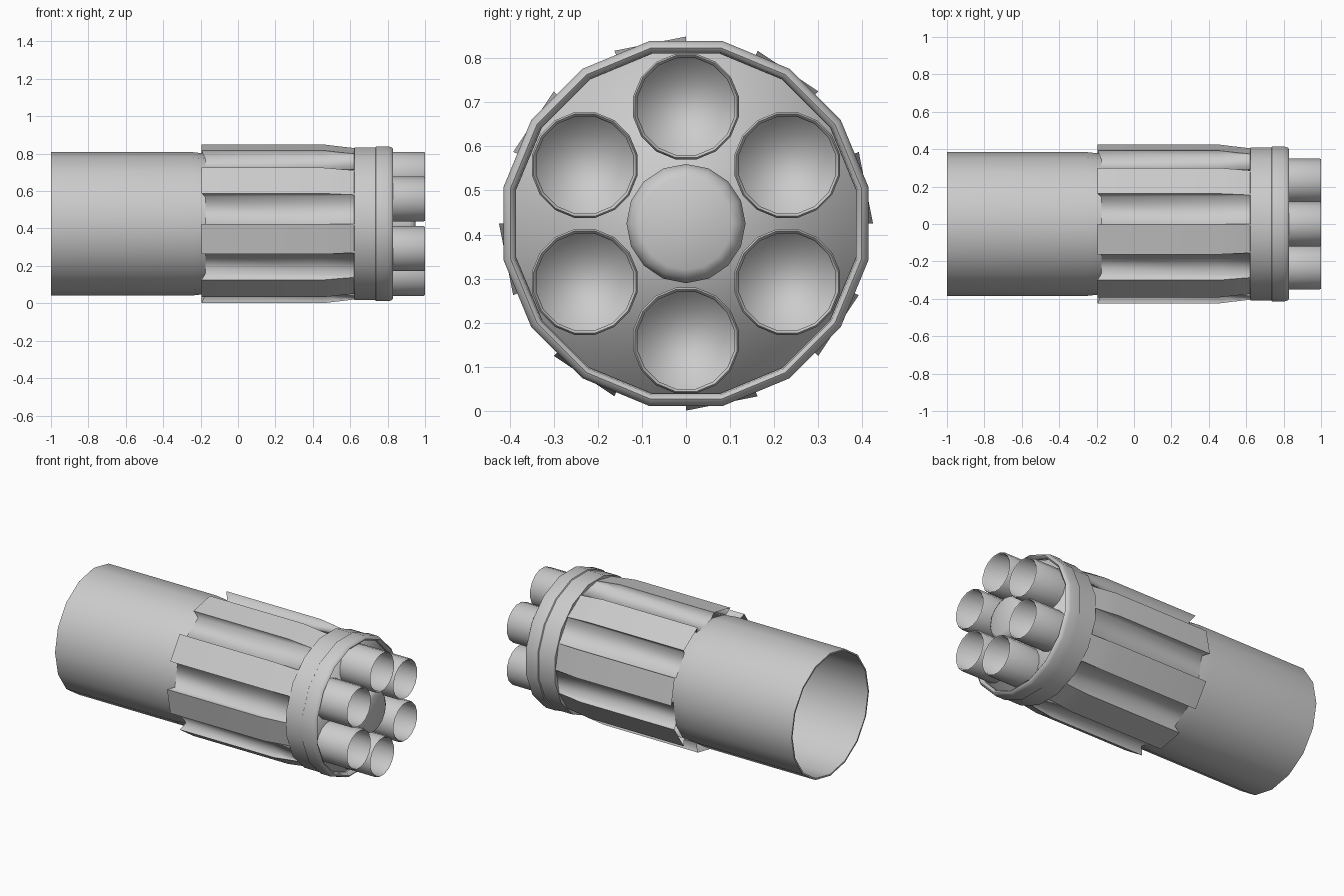
import bpy, bmesh, math

cube = bpy.data.objects.get("Cube")
if cube:
    bpy.data.objects.remove(cube, do_unlink=True)

AXIS_Z = 0.425
SIDES = 16

grey = bpy.data.materials.new("plain grey")
grey.use_nodes = True
grey.diffuse_color = (0.6, 0.6, 0.6, 1)
grey.node_tree.nodes["Principled BSDF"].inputs["Base Color"].default_value = (0.6, 0.6, 0.6, 1)


def loft(name, rings, caps=(False, False), angle=35):
    """Join successive closed rings of points into one smooth-shaded skin."""
    bm = bmesh.new()
    loops = [[bm.verts.new(p) for p in ring] for ring in rings]
    n = len(loops[0])
    for a, b in zip(loops, loops[1:]):
        for i in range(n):
            j = (i + 1) % n
            bm.faces.new((a[i], a[j], b[j], b[i]))
    for cap, loop in zip(caps, (loops[0][::-1], loops[-1])):
        if cap:
            bm.faces.new(loop)
    mesh = bpy.data.meshes.new(name)
    bm.to_mesh(mesh)
    bm.free()
    mesh.materials.append(grey)
    obj = bpy.data.objects.new(name, mesh)
    bpy.context.collection.objects.link(obj)
    bpy.ops.object.select_all(action="DESELECT")
    obj.select_set(True)
    bpy.context.view_layer.objects.active = obj
    bpy.ops.object.shade_smooth_by_angle(angle=math.radians(angle))
    return obj


def point(x, r, a, y=0, z=AXIS_Z):
    return (x, y + r * math.cos(a), z + r * math.sin(a))


def turned(name, profile, y=0, z=AXIS_Z, offset=0.5, **options):
    """Turn an (x, radius) profile around an axis parallel to x."""
    step = math.tau / SIDES
    rings = [[point(x, r, (i + offset) * step, y, z) for i in range(SIDES)]
             for x, r in profile]
    return loft(name, rings, **options)


# Rear tube with a thin wall, hollow from the back
turned("rear_tube", [(-0.2, 0.374), (-1, 0.374), (-1, 0.384), (-0.25, 0.384),
                     (-0.16, 0.374)], offset=0, caps=(True, False))

# Ribbed sleeve: raised panels alternate with sunken ones
stations = [  # floor x, floor radius, rib x, rib radius
    (-0.175, 0.376, -0.195, 0.424),
    (0.46, 0.385, 0.46, 0.424),
    (0.55, 0.395, 0.55, 0.413),
    (0.63, 0.402, 0.63, 0.404),
]
rings = []
for floor_x, floor_r, rib_x, rib_r in stations:
    ring = []
    for k in range(8):
        start = k * math.tau / 8
        end = start + math.tau / 16
        ring += [point(floor_x, floor_r, start), point(rib_x, rib_r, start),
                 point(rib_x, rib_r, end), point(floor_x, floor_r, end)]
    rings.append(ring)
loft("ribbed_sleeve", rings, angle=100)

# Front collar: plain band, then a thicker rounded rim around a face plate
turned("collar_band", [(0.62, 0.395), (0.622, 0.416), (0.735, 0.416)])
turned("collar_rim", [(0.73, 0.41), (0.738, 0.422), (0.805, 0.422), (0.823, 0.416),
                      (0.83, 0.406), (0.823, 0.396), (0.80, 0.393)], angle=50)
turned("face_plate", [(0.74, 0.396), (0.79, 0.396)], caps=(False, True), angle=100)

# Central boss with a softened end
turned("centre_boss", [(0.77, 0.135), (0.915, 0.135), (0.938, 0.125), (0.95, 0.105)],
       caps=(False, True), offset=0, angle=100)

# Six hollow barrels around the boss
for k in range(6):
    a = math.pi / 2 + k * math.tau / 6
    turned(f"barrel_{k + 1}",
           [(0.76, 0.122), (0.994, 0.122), (1.0, 0.118), (0.994, 0.112), (0.8, 0.112)],
           y=0.265 * math.cos(a), z=AXIS_Z + 0.265 * math.sin(a),
           caps=(False, True), angle=100)
